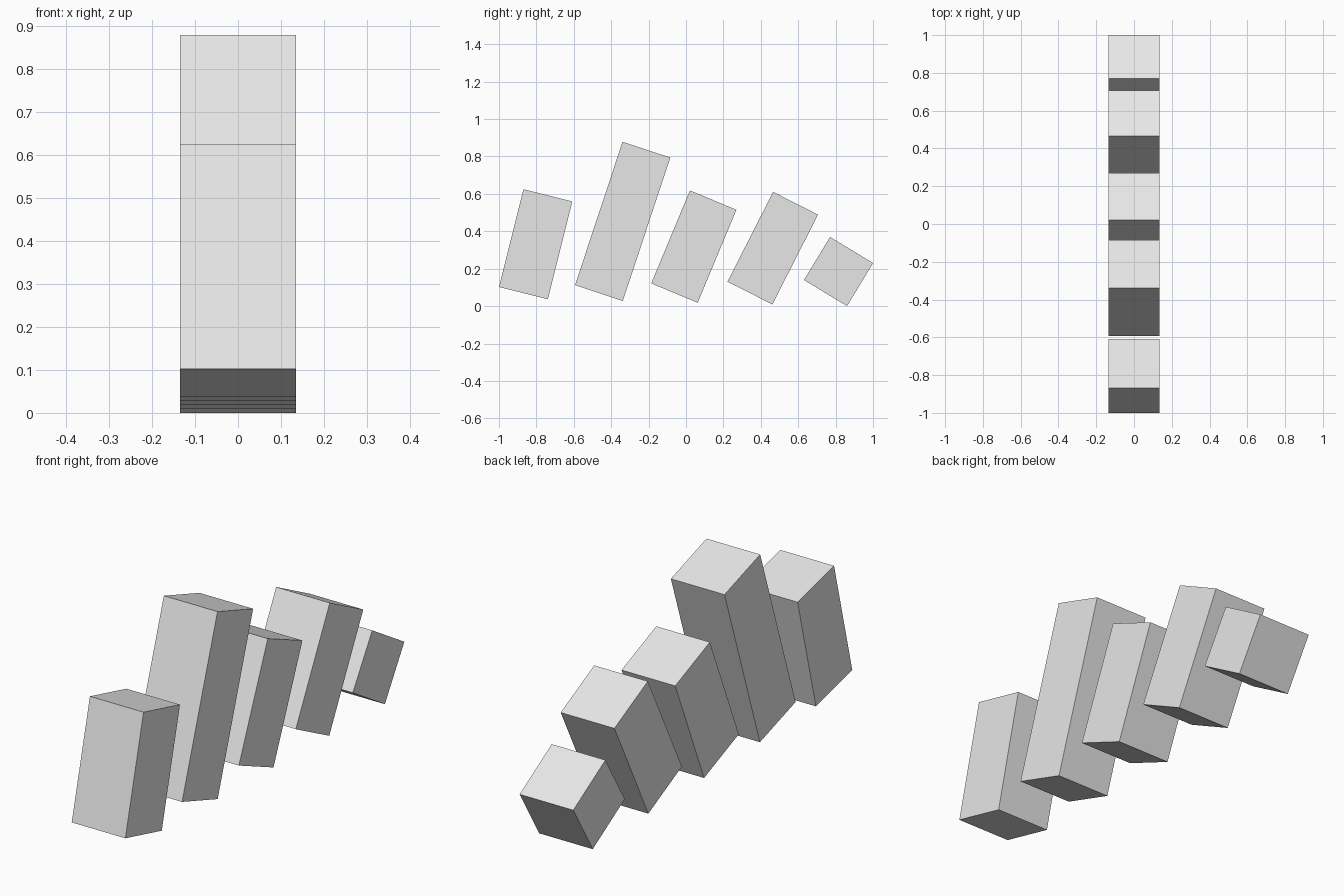
import bpy
from mathutils import Matrix

cube = bpy.data.objects.get("Cube")
if cube:
    bpy.data.objects.remove(cube, do_unlink=True)

# Plain light grey material
grey = bpy.data.materials.new("light_grey")
grey.use_nodes = True
colour = (0.8, 0.8, 0.8, 1)
grey.diffuse_color = colour
grey.node_tree.nodes["Principled BSDF"].inputs["Base Color"].default_value = colour

UNIT = 0.2692          # block width
FIRST_Y = -0.8694      # base centre of the front block
BASE_Z = 0.0698


def leaning_block(name, y, height, lean):
    """Square block standing on its base centre, leaning towards +y."""
    bpy.ops.mesh.primitive_cube_add(size=1)
    block = bpy.context.object
    block.name = name
    block.data.transform(Matrix.Diagonal((UNIT, UNIT, UNIT * height, 1))
                         @ Matrix.Translation((0, 0, 0.5)))
    block.location = (0, y, BASE_Z)
    block.rotation_euler.x = -lean
    block.data.materials.append(grey)


# Row of blocks, each leaning further back than the one before
for i, height in enumerate((2, 3, 2, 2, 1)):
    leaning_block(f"leaning_block_{i + 1}", FIRST_Y + 1.5 * UNIT * i,
                  height, 0.245 + 0.075 * i)
